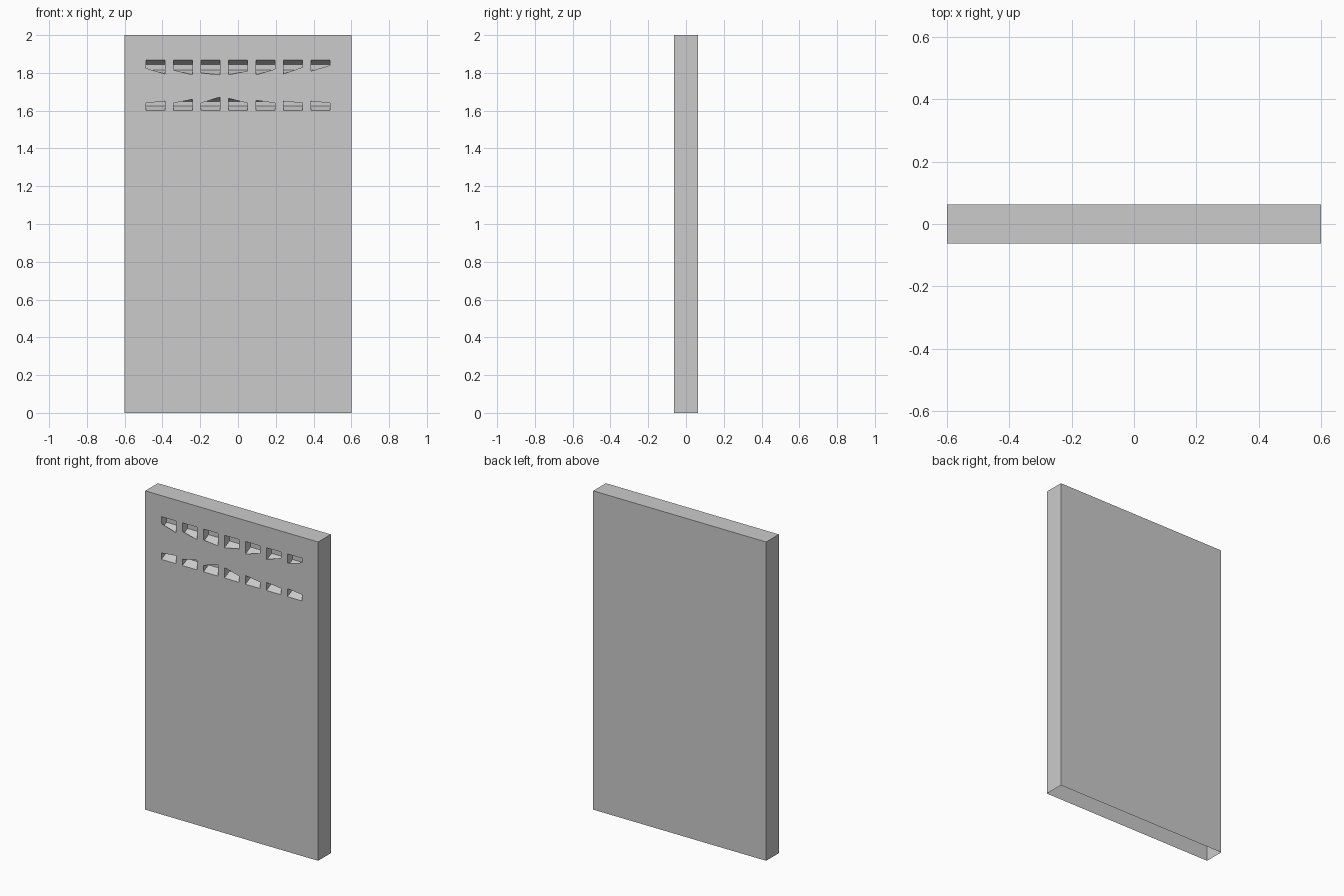
import bpy, bmesh

if "Cube" in bpy.data.objects:
    bpy.data.objects.remove(bpy.data.objects["Cube"])

W, D, H = 0.6, 0.0625, 2.0
SLOT_W, PITCH, DEPTH, SLOPE = 0.1, 0.1458, 0.05, 0.024
starts = [-0.05 + (i - 3) * PITCH for i in range(7)]
UPPER = (1.79, 1.868)
LOWER = (1.60, 1.672)
# Visible opening heights at the left and right of each slot
upper_cut = [(1.825, 1.795), (1.815, 1.79), (1.80, 1.79), (1.79, 1.81),
             (1.79, 1.82), (1.795, 1.83), (1.81, 1.84)]
lower_cut = [(1.64, 1.65), (1.64, 1.66), (1.64, 1.672), (1.665, 1.64),
             (1.655, 1.64), (1.65, 1.64), (1.65, 1.64)]


def make_object(name, faces):
    bm = bmesh.new()
    for pts in faces:
        bm.faces.new([bm.verts.new(p) for p in pts])
    bmesh.ops.remove_doubles(bm, verts=bm.verts, dist=0.0001)
    mesh = bpy.data.meshes.new(name)
    bm.to_mesh(mesh)
    bm.free()
    obj = bpy.data.objects.new(name, mesh)
    bpy.context.collection.objects.link(obj)
    return obj


def front_quad(x0, x1, a0, a1, b1, b0):
    # Lower left, lower right, upper right and upper left heights
    return [(x0, -D, a0), (x1, -D, a1), (x1, -D, b1), (x0, -D, b0)]


# Shell: back, sides and top, open underneath
make_object("cabinet_shell", [
    [(W, D, 0), (-W, D, 0), (-W, D, H), (W, D, H)],
    [(-W, D, 0), (-W, -D, 0), (-W, -D, H), (-W, D, H)],
    [(W, -D, 0), (W, D, 0), (W, D, H), (W, -D, H)],
    [(-W, -D, H), (W, -D, H), (W, D, H), (-W, D, H)],
])

# Front panel: plain bands, then slotted bands
front = [front_quad(-W, W, a, a, b, b)
         for a, b in ((0, LOWER[0]), (LOWER[1], UPPER[0]), (UPPER[1], H))]
for z0, z1 in (LOWER, UPPER):
    edges = [-W] + [e for s in starts for e in (s, s + SLOT_W)] + [W]
    for x0, x1 in zip(edges[::2], edges[1::2]):
        front.append(front_quad(x0, x1, z0, z0, z1, z1))


def add_cover(x, a0, a1, b1, b0):
    pts = front_quad(x, x + SLOT_W, a0, a1, b1, b0)
    unique = [p for i, p in enumerate(pts) if p not in pts[:i]]
    if len(unique) > 2:
        front.append(unique)


for x, (l, r) in zip(starts, upper_cut):
    add_cover(x, UPPER[0], UPPER[0], r, l)
for x, (l, r) in zip(starts, lower_cut):
    add_cover(x, l, r, LOWER[1], LOWER[1])
make_object("front_panel", front)

# Vent recesses: sloped floor and ceiling, flat back, straight ends
recess = []
for z0, z1 in (LOWER, UPPER):
    yb = -D + DEPTH
    profile = [(-D, z0), (yb, z0 + SLOPE), (yb, z1 - SLOPE), (-D, z1)]
    for x in starts:
        x1 = x + SLOT_W
        for (ya, za), (yc, zc) in zip(profile, profile[1:]):
            recess.append([(x, ya, za), (x1, ya, za), (x1, yc, zc), (x, yc, zc)])
        recess.append([(x, y, z) for y, z in profile])
        recess.append([(x1, y, z) for y, z in reversed(profile)])
make_object("vent_recesses", recess)
